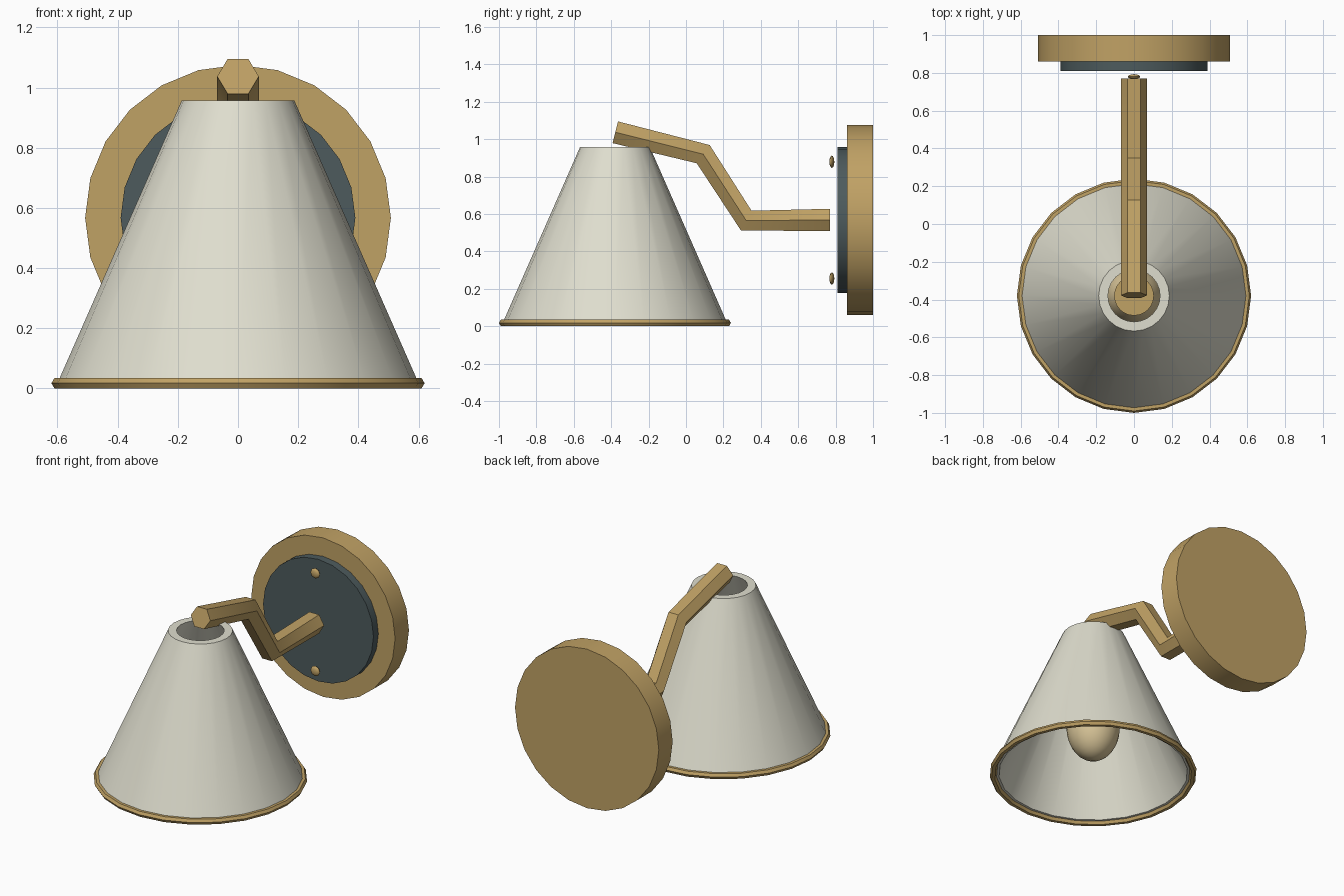
import bpy, bmesh, math
from mathutils import Matrix, Vector

cube = bpy.data.objects.get("Cube")
if cube:
    bpy.data.objects.remove(cube, do_unlink=True)


def material(name, rgb):
    m = bpy.data.materials.new(name)
    m.use_nodes = True
    m.diffuse_color = (*rgb, 1)
    m.node_tree.nodes["Principled BSDF"].inputs["Base Color"].default_value = (*rgb, 1)
    return m


brass = material("brass", (0.53, 0.36, 0.13))
ivory = material("ivory_enamel", (0.74, 0.73, 0.62))
slate = material("dark_slate", (0.075, 0.105, 0.11))
cream = material("cream_glass", (0.68, 0.55, 0.31))

FACE_BACK = Matrix.Rotation(math.radians(-90), 4, 'X')  # turns local +z into +y
SHADE_Y = -0.38
PLATE_Z = 0.567


def finish(name, bm, mat, angle=35):
    bmesh.ops.recalc_face_normals(bm, faces=bm.faces[:])
    mesh = bpy.data.meshes.new(name)
    bm.to_mesh(mesh)
    bm.free()
    mesh.materials.append(mat)
    ob = bpy.data.objects.new(name, mesh)
    bpy.context.collection.objects.link(ob)
    bpy.ops.object.select_all(action='DESELECT')
    ob.select_set(True)
    bpy.context.view_layer.objects.active = ob
    bpy.ops.object.shade_smooth_by_angle(angle=math.radians(angle))
    return ob


def bridge(bm, rings, closed=False):
    """Join successive vertex rings; cap the ends unless the loop is closed."""
    pairs = list(zip(rings, rings[1:]))
    if closed:
        pairs.append((rings[-1], rings[0]))
    for a, b in pairs:
        for i in range(len(a)):
            j = (i + 1) % len(a)
            bm.faces.new((a[i], a[j], b[j], b[i]))
    if not closed:
        bm.faces.new(rings[0])
        bm.faces.new(rings[-1])


def lathe(name, profile, mat, origin, turn=None, closed=False, sides=24, angle=35):
    bm = bmesh.new()
    rings = []
    for r, h in profile:
        turns = [math.tau * i / sides for i in range(sides)]
        rings.append([bm.verts.new((r * math.cos(t), r * math.sin(t), h)) for t in turns])
    bridge(bm, rings, closed)
    place = Matrix.Translation(origin) @ (turn or Matrix.Identity(4))
    bmesh.ops.transform(bm, matrix=place, verts=bm.verts[:])
    return finish(name, bm, mat, angle)


# Wall mount: brass plate with a smaller slate disc in front
lathe("wall_plate", [(0.508, 0.86), (0.508, 1.0)], brass, (0, 0, PLATE_Z), FACE_BACK)
lathe("mount_disc", [(0.39, 0.81), (0.39, 0.87)], slate, (0, 0, PLATE_Z), FACE_BACK)

# Two flattened screw heads
for side, label in ((1, "upper"), (-1, "lower")):
    bm = bmesh.new()
    bmesh.ops.create_uvsphere(bm, u_segments=8, v_segments=6, radius=0.033)
    place = (Matrix.Translation((0, 0.78, PLATE_Z + side * 0.312))
             @ FACE_BACK @ Matrix.Diagonal((1, 1, 0.4, 1)))
    bmesh.ops.transform(bm, matrix=place, verts=bm.verts[:])
    finish(label + "_screw", bm, brass, 50)

# Bent six-sided arm swept along a path in the side plane
path = [Vector((0, y, z)) for y, z in
        ((0.77, 0.568), (0.322, 0.565), (0.092, 0.92), (-0.378, 1.037))]
bm = bmesh.new()
rings = []
for i, p in enumerate(path):
    steps = [(b - a).normalized() for a, b in zip(path, path[1:])][max(i - 1, 0):i + 1]
    along = sum(steps, Vector()).normalized()
    across = Vector((1, 0, 0))
    up = across.cross(along)
    rings.append([bm.verts.new(p + 0.069 * (math.cos(t) * across + math.sin(t) * up))
                  for t in (math.tau * k / 6 for k in range(6))])
bridge(bm, rings)
finish("arm", bm, brass, 30)

# Conical shade with wall thickness and open ends
lathe("shade", [(0.60, 0.018), (0.187, 0.957), (0.138, 0.957), (0.565, 0.018)],
      ivory, (0, SHADE_Y, 0), closed=True)

# Six-sided brass rim around the lower edge
rim = [(0.60 + 0.02 * math.cos(math.tau * k / 6), 0.0175 + 0.02 * math.sin(math.tau * k / 6))
       for k in range(6)]
lathe("shade_rim", rim, brass, (0, SHADE_Y, 0), closed=True, angle=30)

# Lamp holder and bulb inside the shade
lathe("lamp_holder", [(0.105, 0.55), (0.105, 0.83)], brass, (0, SHADE_Y, 0))
lower = [(0.16 * math.cos(a), 0.33 + 0.215 * math.sin(a))
         for a in (math.radians(d) for d in range(-88, 1, 11))]
lathe("bulb", lower + [(0.158, 0.40), (0.145, 0.48), (0.12, 0.55), (0.09, 0.60)],
      cream, (0, SHADE_Y, 0), angle=50)
